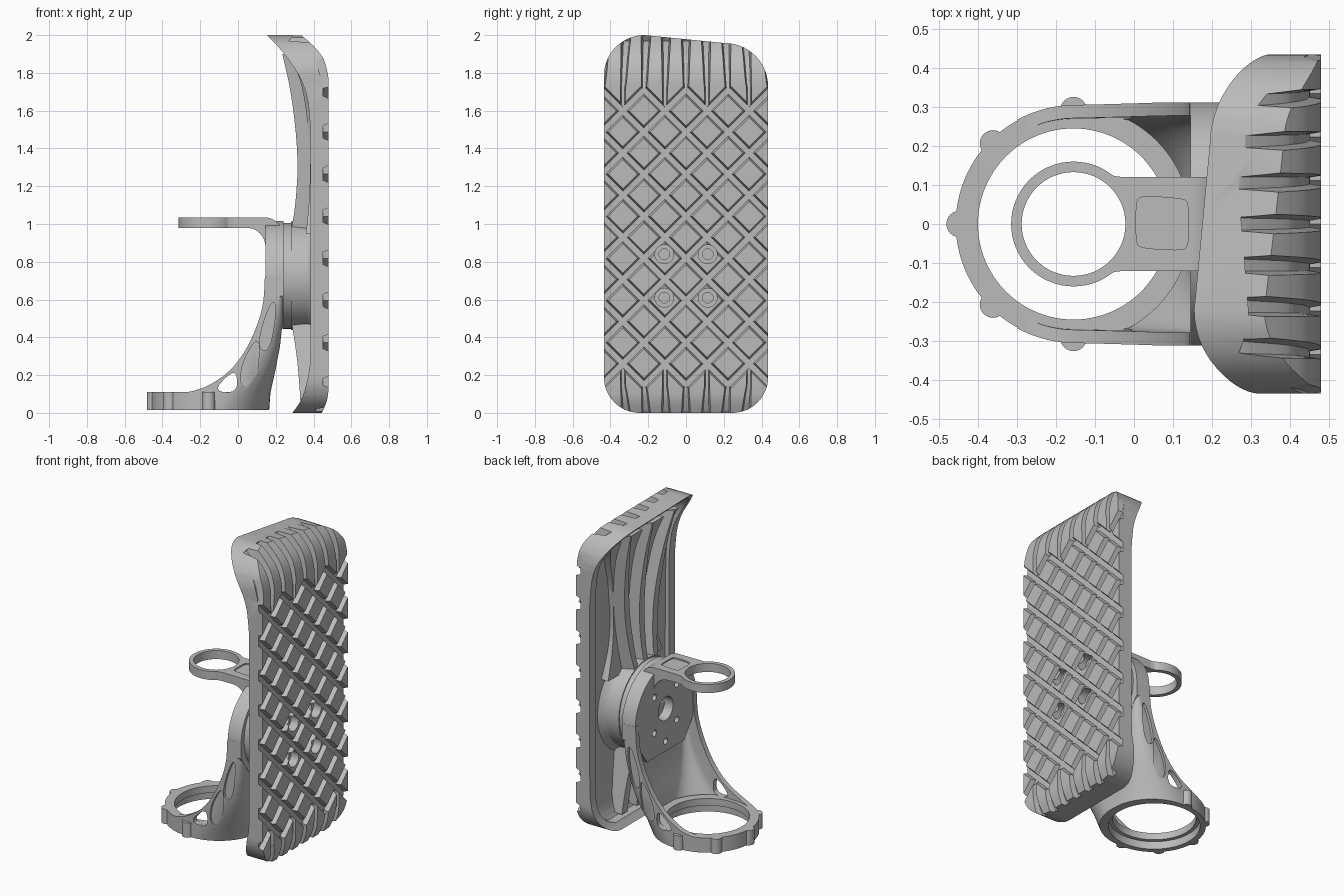
import bpy, bmesh, math
from mathutils import Vector as V

if "Cube" in bpy.data.objects:
    bpy.data.objects.remove(bpy.data.objects["Cube"])
grey = bpy.data.materials.new("plain_grey")
grey.use_nodes = True
grey.diffuse_color = (0.5, 0.5, 0.5, 1)
grey.node_tree.nodes["Principled BSDF"].inputs["Base Color"].default_value = grey.diffuse_color
AXES = {'x': lambda a, b, t: (t, a, b), 'y': lambda a, b, t: (a, t, b), 'z': lambda a, b, t: (a, b, t)}


def loft(name, *solids):
    """One object from solids, each a list of closed cross-sections."""
    bm = bmesh.new()
    for sections in solids:
        rings = [[bm.verts.new(p) for p in s] for s in sections]
        n = len(rings[0])
        for a, b in zip(rings, rings[1:]):
            for i in range(n):
                j = (i + 1) % n
                bm.faces.new((a[i], a[j], b[j], b[i]))
        bm.faces.new(rings[0])
        bm.faces.new(rings[-1])
    bmesh.ops.recalc_face_normals(bm, faces=bm.faces)
    me = bpy.data.meshes.new(name)
    bm.to_mesh(me)
    bm.free()
    ob = bpy.data.objects.new(name, me)
    bpy.context.scene.collection.objects.link(ob)
    return ob


def slab(pts, axis, lo, hi):
    return [[AXES[axis](a, b, t) for a, b in pts] for t in (lo, hi)]


def prism(name, pts, axis, lo, hi):
    return loft(name, slab(pts, axis, lo, hi))


def arc(cx, cy, r, a0=0, a1=360, n=64):
    full = a1 - a0 == 360
    angles = [math.radians(a0 + (a1 - a0) * i / n) for i in range(n if full else n + 1)]
    return [(cx + r * math.cos(a), cy + r * math.sin(a)) for a in angles]


def soften(pts, rounds=2, closed=False):
    """Corner-cutting subdivision of a 2D path."""
    for _ in range(rounds):
        new = [] if closed else [pts[0]]
        for a, b in zip(pts, pts[1:] + (pts[:1] if closed else [])):
            a, b = V(a), V(b)
            new += [tuple(a.lerp(b, 0.25)), tuple(a.lerp(b, 0.75))]
        pts = new if closed else new + [pts[-1]]
    return pts


def cut(ob, tool, op='DIFFERENCE'):
    mod = ob.modifiers.new("cut", 'BOOLEAN')
    mod.operation, mod.object, mod.solver = op, tool, 'EXACT'
    dg = bpy.context.evaluated_depsgraph_get()
    me = bpy.data.meshes.new_from_object(ob.evaluated_get(dg))
    ob.modifiers.clear()
    ob.data = me
    bpy.data.objects.remove(tool)
    return ob


def sweep(path, normals, side, widths, depths):
    """Tapered groove sections along a 3D path."""
    out = []
    for p, n, w, d in zip(path, normals, widths, depths):
        top, low = p + n * 0.02, p - n * d
        out.append([top - side * w, top + side * w, low + side * w * 0.5, low - side * w * 0.5])
    return out


# Foot plate: side profile crossed with the rounded outline
def outline(inset):
    pts = []
    for cy, cz, r, a in ((0.205, 1.728, 0.23, 0), (-0.22, 1.785, 0.215, 90),
                         (-0.245, 0.19, 0.19, 180), (0.245, 0.19, 0.19, 270)):
        pts += arc(cy, cz, r - inset, a, a + 90, 14)
    return pts


toe = soften([(0.48, 1.72), (0.48, 1.78), (0.455, 1.88), (0.395, 1.95), (0.31, 2.02)])
heel = soften([(0.48, 0.14), (0.475, 0.07), (0.44, -0.01)])
back = soften([(0.135, 2.02), (0.25, 1.9), (0.36, 1.73), (0.385, 1.52), (0.385, 1.35),
               (0.385, 0.3), (0.375, 0.2), (0.34, 0.07), (0.28, -0.01)])
plate = prism("foot_plate", heel[::-1] + toe + back, 'y', -0.5, 0.5)
cut(plate, prism("outline", outline(0), 'x', 0, 1), 'INTERSECT')

# Hollow back with sloping walls
dish_floor = soften([(0.3, -0.03), (0.385, 0.08), (0.408, 0.25), (0.408, 1.45), (0.39, 1.72), (0.34, 1.87), (0.24, 1.97)])
dish = prism("dish", dish_floor + [(-0.1, 1.97), (-0.1, -0.03)], 'y', -0.6, 0.6)
cut(dish, loft("dish_outline", [[(x, y, z) for y, z in outline(i)] for x, i in ((-0.2, 0.025), (0.25, 0.025), (0.43, 0.07))]), 'INTERSECT')
cut(plate, dish)

# Diamond tread grooves, one cut for each diagonal direction
PITCH, TOP, LOW = 0.223, 1.71, 0.149
X = V((1, 0, 0))
for s in (-1, 1):
    bars = []
    for k in range(-9, 10):
        a, b = V((0.48, k * PITCH, TOP)), V((0.48, k * PITCH + s * (TOP - LOW), LOW))
        side = V((0, 1, s)).normalized()
        bars.append(sweep([a, b], [X, X], side, [0.03] * 2, [0.03] * 2))
    cut(plate, loft("diagonal_grooves", *bars))


# Fanned grooves over the toe and heel
def fan_grooves(curve, start, odd_start, depth):
    solids = []
    for k in range(-4, 5):
        path = [(0.48, odd_start if k % 2 else start)] + list(curve[1:])
        m = len(path) - 1
        pts, nor, wid, dep = [], [], [], []
        for i, (x, z) in enumerate(path):
            t = i / m
            d = V(path[min(i + 1, m)]) - V(path[max(i - 1, 0)])
            pts.append(V((x, k * PITCH / 2 * (1 - 0.06 * t), z)))
            nor.append(V((abs(d.y), 0, -d.x * math.copysign(1, d.y))).normalized())
            wid.append(0.016 + 0.016 * t)
            dep.append(0.028 + depth * t)
        solids.append(sweep(pts, nor, V((0, 1, 0)), wid, dep))
    return loft("fan_grooves", *solids)


cut(plate, fan_grooves(toe, TOP, TOP - PITCH / 2, 0.04))
cut(plate, fan_grooves(heel, LOW, LOW + PITCH / 2, 0.01))

# Hub joining plate and bracket, with countersunk bolt holes
HZ = 0.725
bolts = [(y, HZ + z) for y in (-0.115, 0.115) for z in (-0.115, 0.115)]
hub = loft("hub", [[(x, y, z) for y, z in arc(0, HZ, r)] for x, r in ((0.28, 0.287), (0.37, 0.287), (0.39, 0.3), (0.42, 0.335))])
collar = prism("hub_collar", arc(0, HZ, 0.28), 'x', 0.235, 0.285)
for ob in (plate, hub):
    cut(ob, loft("counterbores", *[slab(arc(y, z, 0.05, n=32), 'x', 0.425, 0.6) for y, z in bolts]))
    cut(ob, loft("bolt_holes", *[slab(arc(y, z, 0.028, n=24), 'x', 0.33, 0.6) for y, z in bolts]))

# Waisted spine on the back of the plate, widening to the hub and the toe
half = soften([(0.28, 0.95), (0.21, 1.12), (0.19, 1.3), (0.21, 1.52), (0.29, 1.74), (0.35, 1.85)])
spine = prism("spine", half + [(-y, z) for y, z in half[::-1]], 'x', 0.2, 0.5)
spine_side = soften([(0.29, 1.87), (0.35, 1.7), (0.382, 1.4), (0.38, 1.15), (0.36, 0.95)])
cut(spine, prism("spine_side", spine_side + [(0.415, 0.95), (0.415, 1.45), (0.4, 1.7), (0.35, 1.87)], 'y', -0.5, 0.5), 'INTERSECT')

# Ribs, broad at the base and spreading away from the hub
upper = soften([(0.235, 1.9), (0.285, 1.68), (0.32, 1.35), (0.305, 1.1), (0.28, 0.96)])
lower = soften([(0.285, 0.47), (0.312, 0.3), (0.325, 0.15), (0.33, 0.06)])
parts = [plate, hub, collar, spine]
for label, prof in (("upper_rib", upper + [(0.415, 0.96), (0.415, 1.45), (0.4, 1.7), (0.35, 1.87)]),
                    ("lower_rib", lower + [(0.38, 0.07), (0.415, 0.25), (0.415, 0.47)])):
    for k in (-1, 0, 1):
        rib = prism(label, prof, 'y', -1, 1)
        for v in rib.data.vertices:
            v.co.y *= 0.022 + 0.25 * (v.co.x - 0.3)
            v.co.y += k * (0.065 + 0.135 * abs(v.co.z - HZ))
        parts.append(rib)

# Bracket disc: round above, chamfered below, with centre bore and bolt holes
disc_outline = arc(0, HZ - 0.02, 0.312, 0, 180, 40) + [(-0.312, 0.62), (-0.19, 0.45), (0.19, 0.45), (0.312, 0.62)]
disc = prism("bracket_disc", disc_outline, 'x', 0.145, 0.24)
cut(disc, prism("bore", arc(0, HZ, 0.075, n=40), 'x', 0.1, 0.225))
cut(disc, loft("holes", *[slab(arc(y, z, 0.02, n=20), 'x', 0.1, 0.2) for y, z in bolts + [(0, HZ - 0.21)]]))

# Leg: channel lofted from the round foot up to the disc, trimmed by its side profile
CX = -0.155


def channel(z, back_x, h, r):
    def wall(t):
        q = max(r - t, 0.012)
        b, w = back_x - t, h - t
        pts = arc(CX, 0, w, 240, 268, 8) + arc(b - q, q - w, q, -90, 0, 12)
        return pts + arc(b - q, w - q, q, 0, 90, 12) + arc(CX, 0, w, 92, 120, 8)
    return [(x, y, z) for x, y in wall(0) + wall(0.034)[::-1]]


leg = loft("leg", [channel(*c) for c in (
    (0.015, 0.165, 0.302, 0.29), (0.11, 0.172, 0.304, 0.22), (0.22, 0.197, 0.308, 0.14), (0.35, 0.222, 0.311, 0.09),
    (0.48, 0.236, 0.312, 0.06), (0.6, 0.24, 0.312, 0.03), (HZ, 0.24, 0.312, 0.02))])
inner_edge = soften([(-0.3, 0.108), (-0.24, 0.113), (-0.14, 0.15), (-0.03, 0.23), (0.06, 0.36), (0.13, 0.54), (0.142, 0.68), (0.142, 0.8)])
cut(leg, prism("leg_profile", [(-0.3, 0)] + inner_edge + [(0.4, 0.8), (0.4, 0)], 'y', -0.5, 0.5), 'INTERSECT')
window = soften([(-0.13, 0.115), (-0.005, 0.105), (-0.005, 0.215), (-0.05, 0.205)], 2, True)
cut(leg, prism("window", window, 'y', -0.5, 0.5))
pockets = [soften(p, 2, True) for p in (
    [(0.01, 0.14), (0.09, 0.14), (0.12, 0.36), (0.09, 0.39), (0.02, 0.26)],
    [(0.11, 0.33), (0.17, 0.33), (0.205, 0.56), (0.18, 0.6), (0.12, 0.44)])]
cut(leg, loft("pockets", *[slab(p, 'y', lo, lo + 0.1) for p in pockets for lo in (0.294, -0.394)]))

# Foot ring with stepped bore and grip nubs
ring = prism("foot_ring", arc(CX, 0, 0.302, n=96), 'z', 0.015, 0.11)
cut(ring, prism("bore", arc(CX, 0, 0.245, n=96), 'z', -0.1, 0.3))
cut(ring, prism("step", arc(CX, 0, 0.268, n=96), 'z', -0.1, 0.065))
for a in (90, 135, 180, 225, 270):
    c = arc(CX, 0, 0.292, a, a + 1, 1)[0]
    nub = prism("grip_nub", arc(*c, 0.034, n=24), 'z', 0.015, 0.11)
    cut(nub, prism("clear", arc(CX, 0, 0.28, n=96), 'z', -0.1, 0.3))
    parts.append(nub)

# Upper ring and its bent arm
arm_side = (arc(0.14, 0.935, 0.1, 0, 90, 12)[::-1] + [(0.24, 0.88)]
            + arc(0.045, 0.88, 0.1, 0, 90, 12) + [(-0.09, 0.98), (-0.09, 1.035)])
arm = prism("upper_arm", arm_side, 'y', -0.12, 0.12)
cut(arm, prism("bore", arc(CX, 0, 0.145), 'z', 0.5, 1.2))
pad = soften([(0.005, -0.05), (0.02, -0.062), (0.125, -0.068), (0.14, -0.055),
              (0.14, 0.055), (0.125, 0.065), (0.02, 0.072), (0.005, 0.06)], 2, True)
cut(arm, prism("pocket", pad, 'z', 1.027, 1.2))
top_ring = prism("upper_ring", arc(CX, 0, 0.16), 'z', 0.98, 1.035)
cut(top_ring, prism("bore", arc(CX, 0, 0.133), 'z', 0.5, 1.2))
fillet = [(-0.09, 0.144), (-0.07, 0.131), (-0.05, 0.123), (-0.02, 0.119), (-0.02, 0.105), (-0.075, 0.118)]
for s in (-1, 1):
    parts.append(prism("arm_fillet", [(x, s * y) for x, y in fillet], 'z', 0.98, 1.035))

# Colour and shading
for ob in parts + [disc, leg, ring, arm, top_ring]:
    ob.data.materials.clear()
    ob.data.materials.append(grey)
    bpy.ops.object.select_all(action='DESELECT')
    ob.select_set(True)
    bpy.context.view_layer.objects.active = ob
    bpy.ops.object.shade_smooth_by_angle(angle=math.radians(30))
